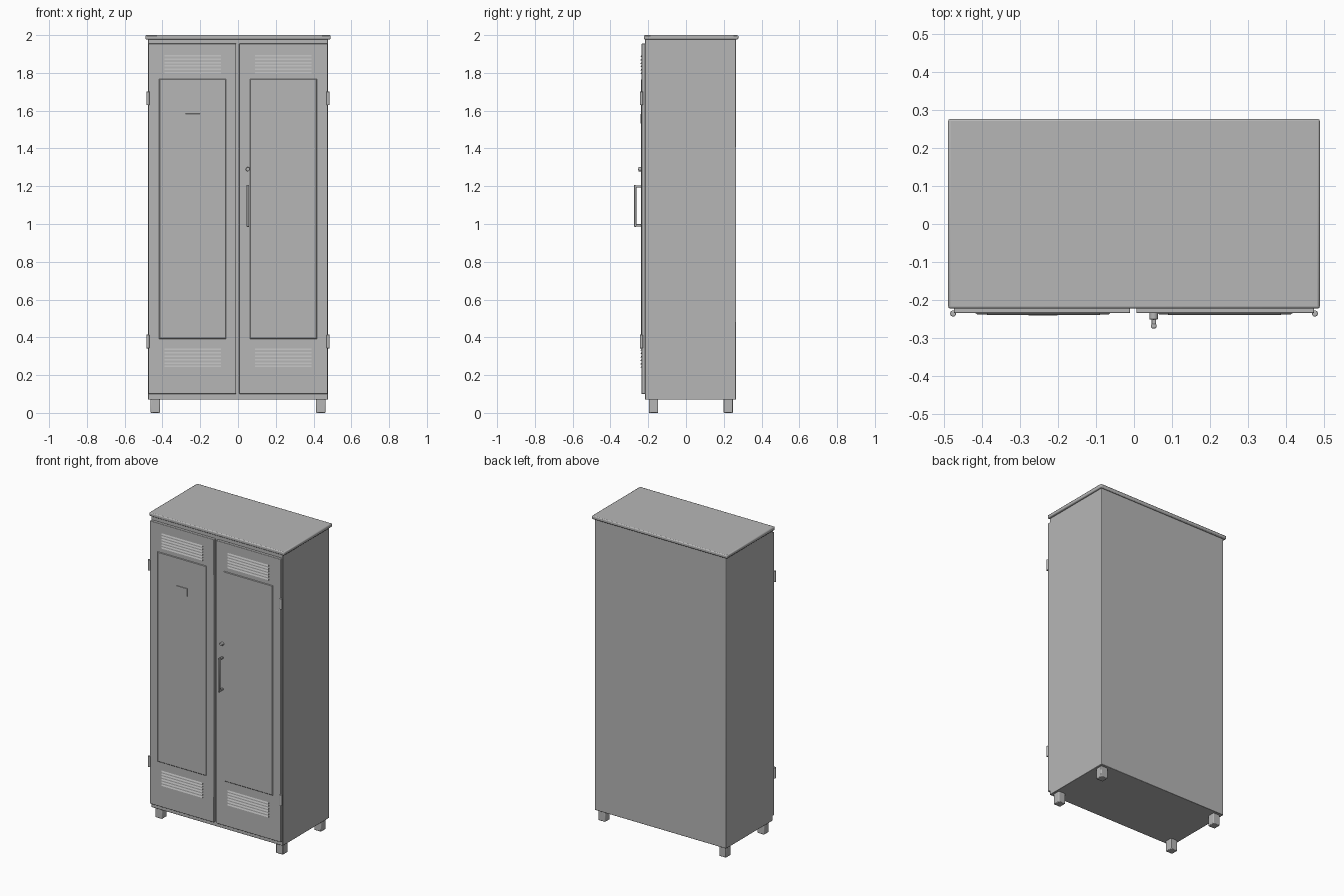
import bpy
import bmesh
from math import pi
from mathutils import Matrix, Vector

cube = bpy.data.objects.get("Cube")
if cube:
    bpy.data.objects.remove(cube, do_unlink=True)

grey = bpy.data.materials.new("painted_grey_steel")
grey.use_nodes = True
grey.diffuse_color = (0.47, 0.47, 0.47, 1)
grey.node_tree.nodes["Principled BSDF"].inputs["Base Color"].default_value = grey.diffuse_color


def finish(name, bm, bevel=0, segments=2):
    """Turn a bmesh into a named, bevelled, painted object."""
    bmesh.ops.recalc_face_normals(bm, faces=bm.faces)
    mesh = bpy.data.meshes.new(name)
    bm.to_mesh(mesh)
    bm.free()
    mesh.materials.append(grey)
    obj = bpy.data.objects.new(name, mesh)
    bpy.context.collection.objects.link(obj)
    if bevel:
        mod = obj.modifiers.new("soft_edges", "BEVEL")
        mod.width, mod.segments = bevel, segments
    bpy.ops.object.select_all(action="DESELECT")
    obj.select_set(True)
    bpy.context.view_layer.objects.active = obj
    bpy.ops.object.shade_smooth_by_angle()
    return obj


def box(name, x, y, z, bevel=0, front_inset=0):
    """Box from (min, max) ranges; front_inset slopes its front edges."""
    bm = bmesh.new()
    lo, hi = Vector((x[0], y[0], z[0])), Vector((x[1], y[1], z[1]))
    mat = Matrix.Translation((lo + hi) / 2) @ Matrix.Diagonal((*(hi - lo), 1))
    bmesh.ops.create_cube(bm, size=1, matrix=mat)
    mid = (lo + hi) / 2
    for v in bm.verts:
        if v.co.y < mid.y:
            v.co.x += front_inset if v.co.x < mid.x else -front_inset
            v.co.z += front_inset if v.co.z < mid.z else -front_inset
    return finish(name, bm, bevel)


def cylinder(name, centre, radius, length, axis="Z", bevel=0.002):
    bm = bmesh.new()
    turn = Matrix.Rotation(pi / 2, 4, "X") if axis == "Y" else Matrix()
    bmesh.ops.create_cone(bm, cap_ends=True, segments=20, radius1=radius, radius2=radius,
                          depth=length, matrix=Matrix.Translation(centre) @ turn)
    obj = finish(name, bm, bevel)
    if bevel:
        obj.modifiers["soft_edges"].limit_method = "ANGLE"
    return obj


def louvers(name, x, y, z_first, count=6, pitch=0.018):
    """Row of wedge slats, each sloping out to a lip at its lower edge."""
    bm = bmesh.new()
    for i in range(count):
        z = z_first + i * pitch
        profile = [(0.002, -0.006), (-0.005, -0.006), (-0.005, -0.003), (0.002, 0.008)]
        ends = [[bm.verts.new((px, y + dy, z + dz)) for dy, dz in profile] for px in x]
        bm.faces.new(ends[0])
        bm.faces.new(ends[1])
        for a in range(4):
            b = (a + 1) % 4
            bm.faces.new((ends[0][a], ends[0][b], ends[1][b], ends[1][a]))
    return finish(name, bm)


# Carcass and top
box("cabinet_body", (-0.476, 0.476), (-0.217, 0.265), (0.07, 1.98), 0.003)
box("top_cap", (-0.49, 0.49), (-0.223, 0.277), (1.977, 2.0), 0.006)

# Feet
for side, sx in (("right", -1), ("left", 1)):
    for end, y in (("front", -0.172), ("back", 0.223)):
        x = sx * 0.438
        box(f"foot_{end}_{side}", (x - 0.025, x + 0.025), (y - 0.025, y + 0.025),
            (0, 0.075), 0.004)

# Doors with raised centre panels, vents and hinges
FRONT = -0.235
for side, sx in (("right", -1), ("left", 1)):
    inner = 0.006 if sx > 0 else 0.010
    box(f"door_{side}", sorted((sx * inner, sx * 0.475)), (FRONT, -0.215), (0.1, 1.955), 0.003)
    box(f"door_panel_{side}", sorted((sx * 0.06, sx * 0.42)), (FRONT - 0.003, FRONT + 0.002),
        (0.39, 1.77), front_inset=0.006)
    vent = sorted((sx * 0.09, sx * 0.388))
    louvers(f"upper_vent_{side}", vent, FRONT, 1.80)
    louvers(f"lower_vent_{side}", vent, FRONT, 0.245)
    for place, z in (("upper", 1.665), ("lower", 0.378)):
        cylinder(f"{place}_hinge_{side}", (sx * 0.477, FRONT - 0.001, z), 0.008, 0.072)

# Blank tag plate on the right door
box("tag_plate", (-0.28, -0.2), (FRONT - 0.006, FRONT), (1.53, 1.585), front_inset=0.002)

# Handle and lock
HX = 0.052
box("handle_grip", (HX - 0.007, HX + 0.007), (-0.275, -0.263), (0.985, 1.207), 0.003)
for place, z in (("lower", 0.993), ("upper", 1.199)):
    box(f"handle_{place}_post", (HX - 0.006, HX + 0.006), (-0.268, -0.232), (z - 0.006, z + 0.006), 0.002)
cylinder("lock_barrel", (HX, FRONT - 0.006, 1.29), 0.011, 0.022, "Y")
box("lock_keyway", (HX - 0.0015, HX + 0.0015), (FRONT - 0.018, FRONT - 0.015), (1.285, 1.295))
